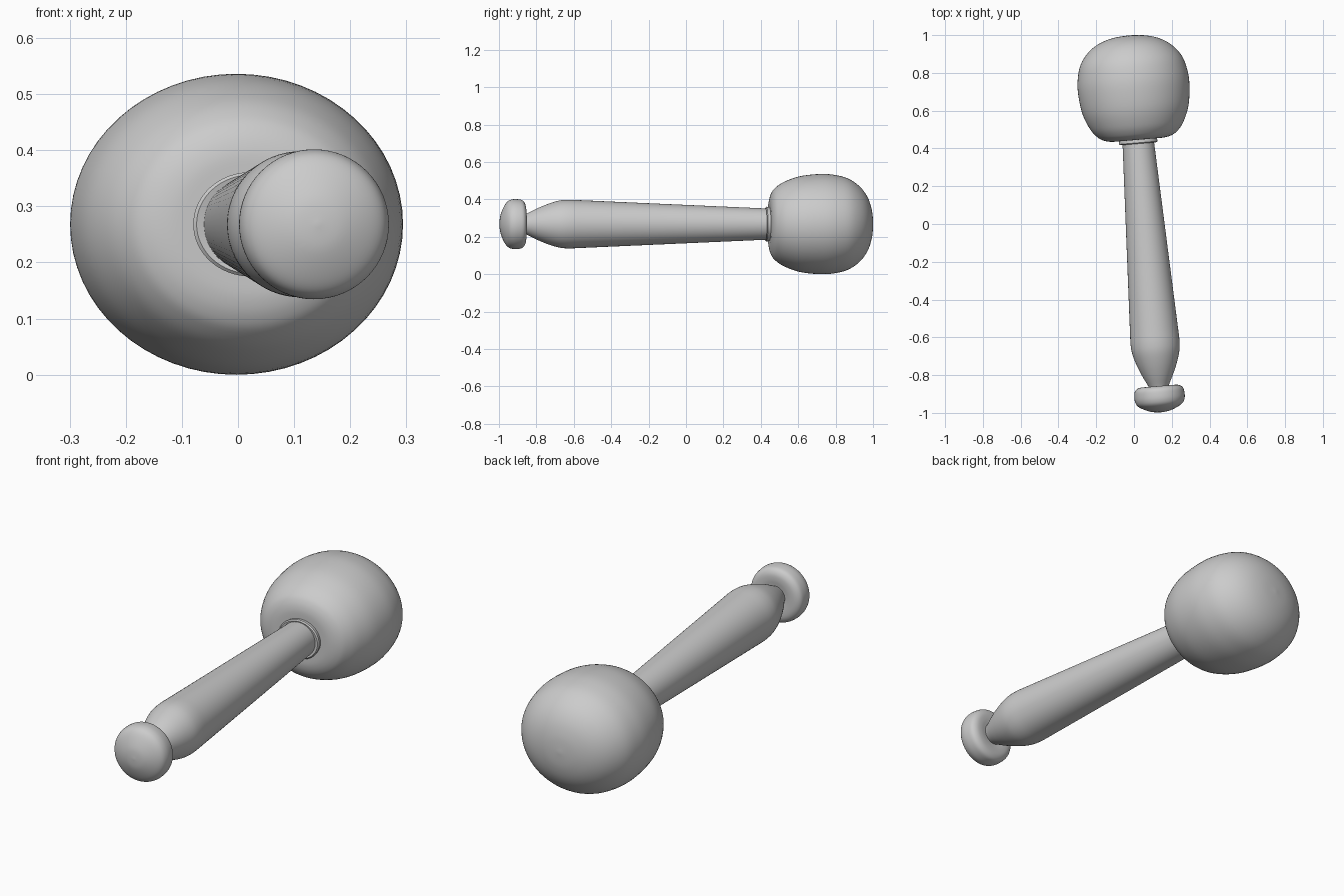
import bpy, bmesh, math
from mathutils import Vector

if "Cube" in bpy.data.objects:
    bpy.data.objects.remove(bpy.data.objects["Cube"])

TILT = math.radians(4.8)
PIVOT = (0.0, 0.70, 0.268)


def smooth_curve(pts, steps=5):
    """Catmull-Rom curve through (y, radius) points."""
    p = [Vector(q) for q in pts]
    p = [p[0]] + p + [p[-1]]
    out = []
    for i in range(1, len(p) - 2):
        a, b, c, d = p[i - 1:i + 3]
        for k in range(steps):
            t = k / steps
            out.append(0.5 * (2 * b + (c - a) * t + (2 * a - 5 * b + 4 * c - d) * t * t
                              + (3 * b - a - 3 * c + d) * t ** 3))
    return out + [p[-1]]


def turned(name, profile, x_scale=1.0, sides=64):
    """Revolve a (y, radius) profile about the tilted long axis."""
    bm = bmesh.new()
    rings = []
    for y, r in profile:
        t = (y - PIVOT[1]) / math.cos(TILT)
        r = max(r, 0)
        if r < 1e-5:
            rings.append([bm.verts.new((0, t, 0))])
        else:
            rings.append([bm.verts.new((r * x_scale * math.cos(a), t, r * math.sin(a)))
                          for a in (2 * math.pi * i / sides for i in range(sides))])
    for a, b in zip(rings, rings[1:]):
        for i in range(sides):
            j = (i + 1) % sides
            if len(a) == 1:
                bm.faces.new((a[0], b[i], b[j]))
            elif len(b) == 1:
                bm.faces.new((a[i], b[0], a[j]))
            else:
                bm.faces.new((a[i], b[i], b[j], a[j]))
    bmesh.ops.recalc_face_normals(bm, faces=bm.faces)
    mesh = bpy.data.meshes.new(name)
    bm.to_mesh(mesh)
    bm.free()
    ob = bpy.data.objects.new(name, mesh)
    bpy.context.collection.objects.link(ob)
    ob.location = PIVOT
    ob.rotation_euler.z = TILT
    bpy.ops.object.select_all(action='DESELECT')
    ob.select_set(True)
    bpy.context.view_layer.objects.active = ob
    bpy.ops.object.shade_smooth_by_angle(angle=math.radians(40))
    return ob


# Bulbous head, slightly wider than tall, with a small collar at the handle
collar = [(0.428, 0.075), (0.425, 0.088), (0.43, 0.093)]
head = smooth_curve([(0.446, 0.091), (0.447, 0.13), (0.457, 0.165), (0.478, 0.194),
                     (0.525, 0.226), (0.61, 0.256), (0.72, 0.268), (0.80, 0.262),
                     (0.87, 0.242), (0.93, 0.199), (0.97, 0.143), (0.992, 0.075),
                     (0.999, 0.0)])
turned("head", collar + head, x_scale=1.105)

# Tapered handle with a swelling grip that narrows to the neck
grip = smooth_curve([(-0.87, 0.048), (-0.85, 0.057), (-0.80, 0.082), (-0.74, 0.107),
                     (-0.68, 0.125), (-0.63, 0.130), (-0.57, 0.128)])
turned("handle", grip + [(0.44, 0.083)])

# Rounded end knob
knob = smooth_curve([(-0.997, 0.0), (-0.992, 0.045), (-0.975, 0.09), (-0.955, 0.12),
                     (-0.93, 0.132), (-0.90, 0.133), (-0.875, 0.127), (-0.861, 0.108),
                     (-0.858, 0.08), (-0.862, 0.045), (-0.863, 0.0)])
turned("end_knob", knob)
